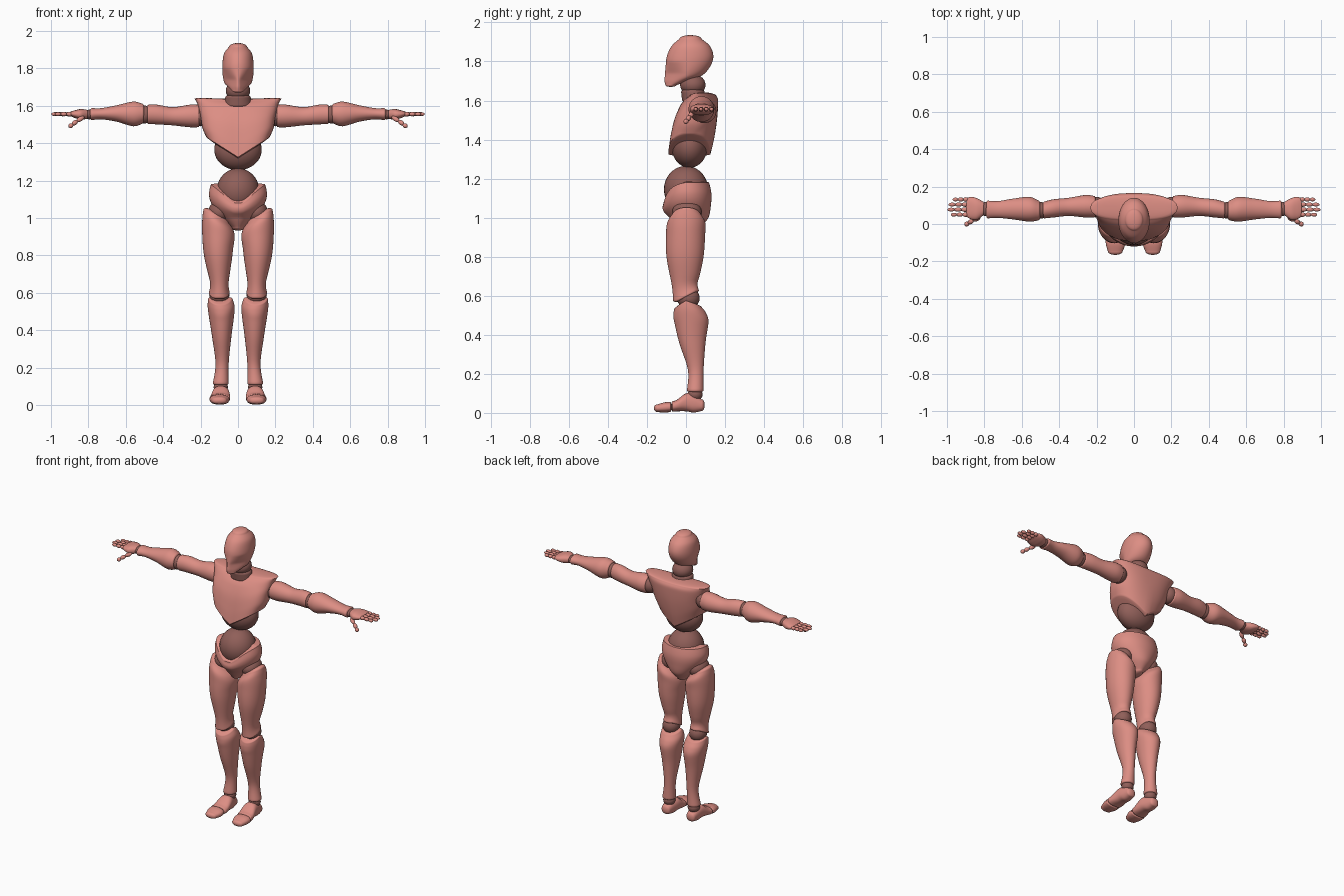
import bpy, bmesh, math
from mathutils import Vector, Matrix

default = bpy.data.objects.get("Cube")
if default:
    bpy.data.objects.remove(default, do_unlink=True)


def make_material(name, rgb):
    mat = bpy.data.materials.new(name)
    mat.use_nodes = True
    mat.diffuse_color = (*rgb, 1)
    mat.node_tree.nodes["Principled BSDF"].inputs["Base Color"].default_value = (*rgb, 1)
    return mat


SHELL = make_material("pink shell", (0.72, 0.27, 0.23))
JOINT = make_material("dark joint", (0.28, 0.115, 0.10))


def clamp(value):
    return max(0.0, min(1.0, value))


def finish(bm, name, mat):
    bmesh.ops.recalc_face_normals(bm, faces=bm.faces)
    mesh = bpy.data.meshes.new(name)
    bm.to_mesh(mesh)
    bm.free()
    mesh.shade_smooth()
    mesh.set_sharp_from_angle(angle=math.radians(50))
    mesh.materials.append(mat)
    obj = bpy.data.objects.new(name, mesh)
    bpy.context.collection.objects.link(obj)
    return obj


def spline(rows, steps=6):
    """Smooth curve through rows of equal length."""
    out = []
    for i in range(len(rows) - 1):
        a, b, c, d = (rows[max(0, min(len(rows) - 1, j))] for j in range(i - 1, i + 3))
        for k in range(steps):
            t = k / steps
            out.append([q + t / 2 * (r - p + t * (2 * p - 5 * q + 4 * r - s
                        + t * (3 * (q - r) + s - p))) for p, q, r, s in zip(a, b, c, d)])
    return out + [list(rows[-1])]


def loft(name, axis, rows, caps=(0.01, 0.01), side=1, bend=None, square=1.0, sides=40, mat=SHELL):
    """Rounded body through sections (along, low, high, low, high), with domed ends."""
    rings = spline(rows)
    direction = 1 if rings[-1][0] > rings[0][0] else -1
    first, last = rings[0], rings[-1]

    def dome(ring, height, sign):
        result = []
        for k in range(1, 7):
            angle = k / 6 * math.radians(88)
            f = math.cos(angle)
            along, a0, a1, b0, b1 = ring
            ca, cb = (a0 + a1) / 2, (b0 + b1) / 2
            result.append([along + sign * height * math.sin(angle), ca + (a0 - ca) * f,
                           ca + (a1 - ca) * f, cb + (b0 - cb) * f, cb + (b1 - cb) * f])
        return result

    rings = dome(first, caps[0], -direction)[::-1] + rings + dome(last, caps[1], direction)
    bm = bmesh.new()
    loops = []
    for along, a0, a1, b0, b1 in rings:
        loop = []
        for k in range(sides):
            angle = math.tau * k / sides
            c, s = (math.copysign(abs(v) ** square, v) for v in (math.cos(angle), math.sin(angle)))
            p = [(a0 + a1) / 2 + (a1 - a0) / 2 * c, (b0 + b1) / 2 + (b1 - b0) / 2 * s]
            p.insert(axis, along)
            p = Vector(p)
            if bend:
                p = bend(p)
            p.x *= side
            loop.append(bm.verts.new(p))
        loops.append(loop)
    for low, high in zip(loops, loops[1:]):
        for k in range(sides):
            j = (k + 1) % sides
            bm.faces.new((low[k], low[j], high[j], high[k]))
    bm.faces.new(loops[0])
    bm.faces.new(loops[-1])
    return finish(bm, name, mat)


def ball(name, center, radii, mat=JOINT):
    bm = bmesh.new()
    bmesh.ops.create_uvsphere(bm, u_segments=32, v_segments=20, radius=1,
                              matrix=Matrix.Translation(center) @ Matrix.Diagonal((*radii, 1)))
    return finish(bm, name, mat)


def add_bone(bm, start, end, radius):
    """Elongated bead between two points."""
    start, end = Vector(start), Vector(end)
    line = end - start
    turn = line.to_track_quat("Z", "Y").to_matrix().to_4x4()
    size = Matrix.Diagonal((radius, radius, line.length * 0.56, 1))
    bmesh.ops.create_uvsphere(bm, u_segments=14, v_segments=10, radius=1,
                              matrix=Matrix.Translation((start + end) / 2) @ turn @ size)


def centered(rows):
    return [(z, -w, w, y0, y1) for z, w, y0, y1 in rows]


# Part shaping rules
def head_bend(p):
    p.x *= 1 - 0.6 * clamp(-p.y / 0.1) * clamp((1.8 - p.z) / 0.06)
    return p


def chest_bend(p):
    low = clamp((1.58 - p.z) / 0.15)
    p.z -= 0.105 * low * clamp(1 - abs(p.x) / 0.165)
    p.z += 0.3 * p.x ** 2 * clamp((p.z - 1.58) / 0.06)
    return p


def pelvis_bend(p):
    high = clamp((p.z - 1.0) / 0.15)
    p.z += high * (0.02 - 0.1 * clamp(-p.y / 0.11) * clamp(1.15 - abs(p.x) / 0.15))
    return p


def thigh_bend(p):
    p.z -= 0.55 * (0.18 - p.x) * clamp((p.z - 0.85) / 0.2)
    p.z += 0.05 * clamp((p.y + 0.05) / 0.1) * clamp((0.7 - p.z) / 0.12)
    return p


def shin_bend(p):
    high = clamp((p.z - 0.45) / 0.13)
    p.z -= high * (0.04 * clamp(-p.y / 0.06) + 0.03 * clamp(p.y / 0.08))
    return p


# Head and neck
loft("head", 2, centered([
    (1.678, 0.055, -0.105, -0.05), (1.70, 0.068, -0.11, 0.01), (1.73, 0.077, -0.108, 0.085),
    (1.78, 0.083, -0.104, 0.127), (1.83, 0.083, -0.097, 0.14), (1.88, 0.074, -0.073, 0.122),
    (1.915, 0.048, -0.035, 0.08)]), (0.008, 0.02), bend=head_bend)
ball("neck_ball", (0, 0.035, 1.68), (0.065, 0.065, 0.055))
loft("neck_base", 2, centered([(1.60, 0.075, -0.02, 0.11), (1.645, 0.068, -0.025, 0.095)]),
     (0.01, 0.02), mat=JOINT)

# Torso
loft("chest", 2, centered([
    (1.43, 0.168, -0.09, 0.125), (1.48, 0.19, -0.078, 0.145), (1.54, 0.2, -0.055, 0.16),
    (1.60, 0.215, -0.01, 0.165), (1.625, 0.232, 0.02, 0.155)]),
    (0.01, 0.012), bend=chest_bend, square=0.8, sides=64)
ball("abdomen_ball", (0, 0.018, 1.365), (0.127, 0.092, 0.11))
ball("waist_ball", (0, 0.0, 1.145), (0.114, 0.113, 0.12))
loft("pelvis", 2, centered([
    (0.95, 0.035, -0.05, 0.075), (1.0, 0.085, -0.085, 0.115), (1.06, 0.138, -0.112, 0.128),
    (1.11, 0.155, -0.12, 0.13), (1.16, 0.145, -0.115, 0.118)]),
    (0.018, 0.006), bend=pelvis_bend, sides=64)

for side, word in ((1, "left"), (-1, "right")):
    # Arm
    ball(word + "_shoulder_ball", (side * 0.2, 0.09, 1.545), (0.05, 0.055, 0.055))
    loft(word + "_upper_arm", 0, [
        (0.212, 0.035, 0.15, 1.485, 1.605), (0.26, 0.035, 0.155, 1.485, 1.605),
        (0.35, 0.043, 0.14, 1.495, 1.592), (0.43, 0.035, 0.132, 1.5, 1.605),
        (0.48, 0.03, 0.12, 1.503, 1.605)], (0.012, 0.012), side)
    ball(word + "_elbow_ball", (side * 0.5, 0.073, 1.553), (0.042, 0.045, 0.048))
    loft(word + "_forearm", 0, [
        (0.51, 0.02, 0.125, 1.505, 1.61), (0.56, 0.013, 0.145, 1.49, 1.622),
        (0.65, 0.025, 0.135, 1.515, 1.602), (0.73, 0.033, 0.122, 1.527, 1.587),
        (0.782, 0.03, 0.125, 1.523, 1.587)], (0.012, 0.012), side)
    ball(word + "_wrist_ball", (side * 0.795, 0.08, 1.553), (0.025, 0.038, 0.026))

    # Hand
    loft(word + "_palm", 0, [
        (0.807, 0.045, 0.12, 1.53, 1.578), (0.84, 0.022, 0.138, 1.525, 1.582),
        (0.87, 0.025, 0.145, 1.533, 1.576), (0.89, 0.035, 0.14, 1.542, 1.57)],
        (0.008, 0.008), side, square=0.85)
    fingers = bmesh.new()
    for y, tip in ((0.05, 0.978), (0.077, 0.996), (0.104, 0.99), (0.131, 0.968)):
        step = (tip - 0.885) / 3
        for k in range(3):
            x = 0.885 + step * k
            add_bone(fingers, (side * x, y, 1.555), (side * (x + step), y, 1.555), 0.0125 - 0.001 * k)
    thumb = [Vector((side * x, y, z)) for x, y, z in (
        (0.825, 0.035, 1.54), (0.86, 0.02, 1.518), (0.885, 0.005, 1.5), (0.903, -0.005, 1.486))]
    for a, b in zip(thumb, thumb[1:]):
        add_bone(fingers, a, b, 0.013)
    finish(fingers, word + "_fingers", SHELL)

    # Leg
    ball(word + "_hip_ball", (side * 0.1, 0.005, 1.03), (0.06, 0.075, 0.06))
    loft(word + "_thigh", 2, [
        (0.575, 0.045, 0.155, -0.066, 0.066), (0.65, 0.05, 0.15, -0.072, 0.06),
        (0.8, 0.03, 0.182, -0.1, 0.09), (0.93, 0.018, 0.192, -0.102, 0.098),
        (1.0, 0.025, 0.19, -0.097, 0.1), (1.04, 0.045, 0.185, -0.075, 0.08)],
        (0.012, 0.03), side, thigh_bend)
    ball(word + "_knee_ball", (side * 0.1, 0.012, 0.588), (0.054, 0.058, 0.055))
    loft(word + "_shin", 2, [
        (0.115, 0.05, 0.135, 0.005, 0.09), (0.22, 0.05, 0.12, 0.01, 0.09),
        (0.36, 0.036, 0.138, -0.035, 0.1), (0.47, 0.022, 0.155, -0.06, 0.115),
        (0.53, 0.018, 0.162, -0.064, 0.103), (0.57, 0.03, 0.16, -0.06, 0.08)],
        (0.012, 0.01), side, shin_bend)
    ball(word + "_ankle_ball", (side * 0.092, 0.047, 0.095), (0.038, 0.038, 0.035))

    # Foot
    loft(word + "_foot", 1, [
        (0.08, 0.062, 0.125, 0.01, 0.07), (0.04, 0.053, 0.132, 0.002, 0.095),
        (0.0, 0.045, 0.138, 0.008, 0.1), (-0.045, 0.042, 0.148, 0.008, 0.068),
        (-0.068, 0.044, 0.152, 0.006, 0.06)], (0.016, 0.008), side, square=0.85)
    loft(word + "_toes", 1, [
        (-0.082, 0.047, 0.152, 0.004, 0.056), (-0.11, 0.047, 0.15, 0.002, 0.054),
        (-0.145, 0.06, 0.14, 0.004, 0.044)], (0.008, 0.02), side, square=0.85)
